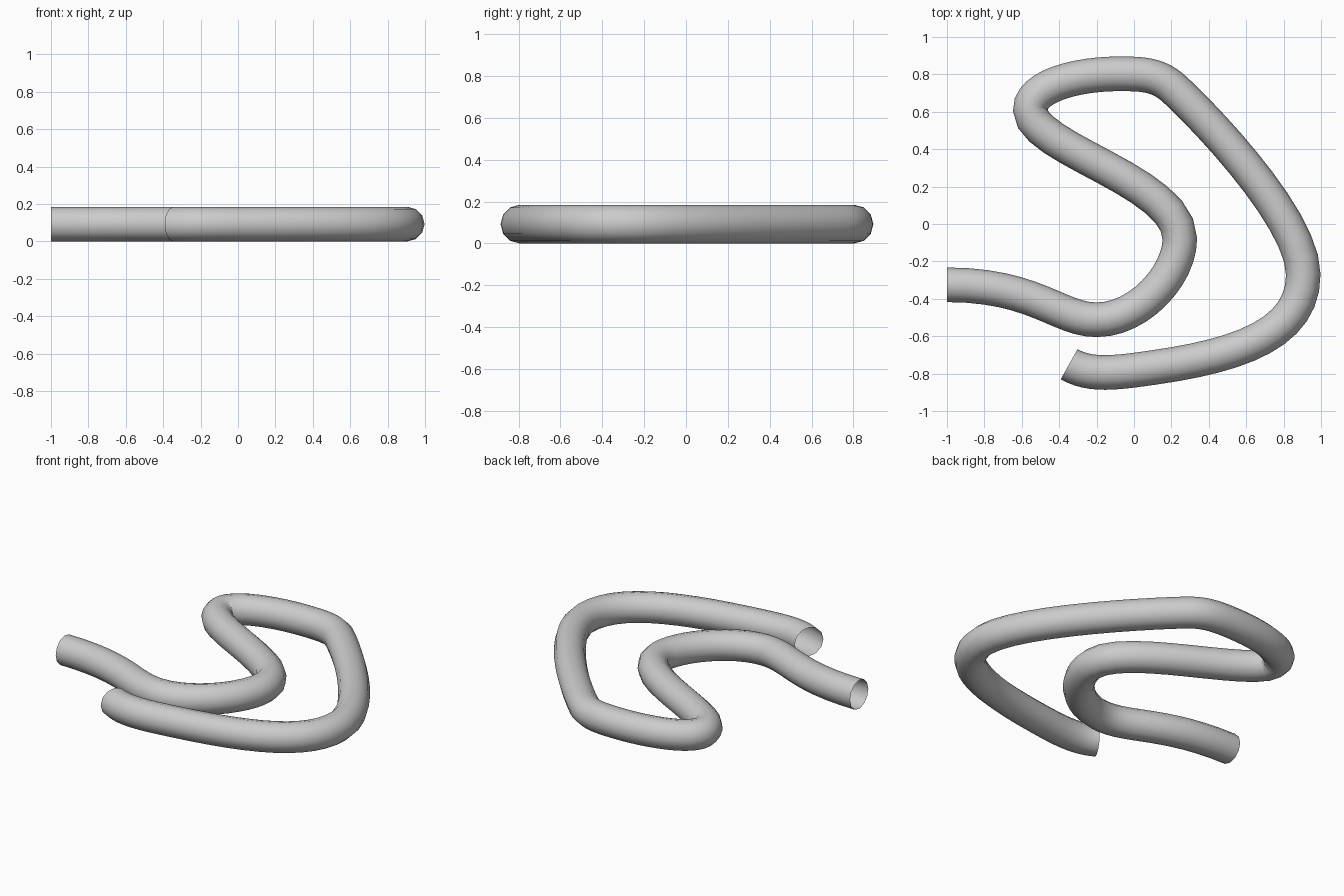
import bpy

if "Cube" in bpy.data.objects:
    bpy.data.objects.remove(bpy.data.objects["Cube"])

R = 0.0925  # tube radius

# Path knots: point, left handle, right handle
KNOTS = [
    ((-1.0, -0.325), (-1.2, -0.325), (-0.53, -0.325)),
    ((-0.2, -0.512), (-0.40, -0.512), (0.03, -0.512)),
    ((0.245, -0.08), (0.245, -0.27), (0.245, 0.23)),
    ((-0.555, 0.61), (-0.555, 0.40), (-0.555, 0.74)),
    ((-0.08, 0.803), (-0.30, 0.803), (0.04, 0.803)),
    ((0.20, 0.735), (0.12, 0.80), (0.29, 0.66)),
    ((0.905, -0.27), (0.905, 0.05), (0.905, -0.58)),
    ((0.10, -0.768), (0.58, -0.70), (-0.10, -0.796)),
    ((-0.347, -0.75), (-0.23, -0.815), (-0.46, -0.69)),
]

# Winding open-ended tube
curve = bpy.data.curves.new("bent_tube", 'CURVE')
curve.dimensions = '3D'
curve.resolution_u = 12
curve.bevel_depth = R
curve.bevel_resolution = 4
curve.use_fill_caps = False
spline = curve.splines.new('BEZIER')
spline.bezier_points.add(len(KNOTS) - 1)
for bp, (co, left, right) in zip(spline.bezier_points, KNOTS):
    bp.handle_left_type = bp.handle_right_type = 'FREE'
    bp.co = (*co, R)
    bp.handle_left = (*left, R)
    bp.handle_right = (*right, R)
spline.use_smooth = True

tube = bpy.data.objects.new("bent_tube", curve)
bpy.context.collection.objects.link(tube)

# Turn the curve into a smooth mesh
bpy.context.view_layer.objects.active = tube
tube.select_set(True)
bpy.ops.object.convert(target='MESH')
bpy.ops.object.shade_smooth()
